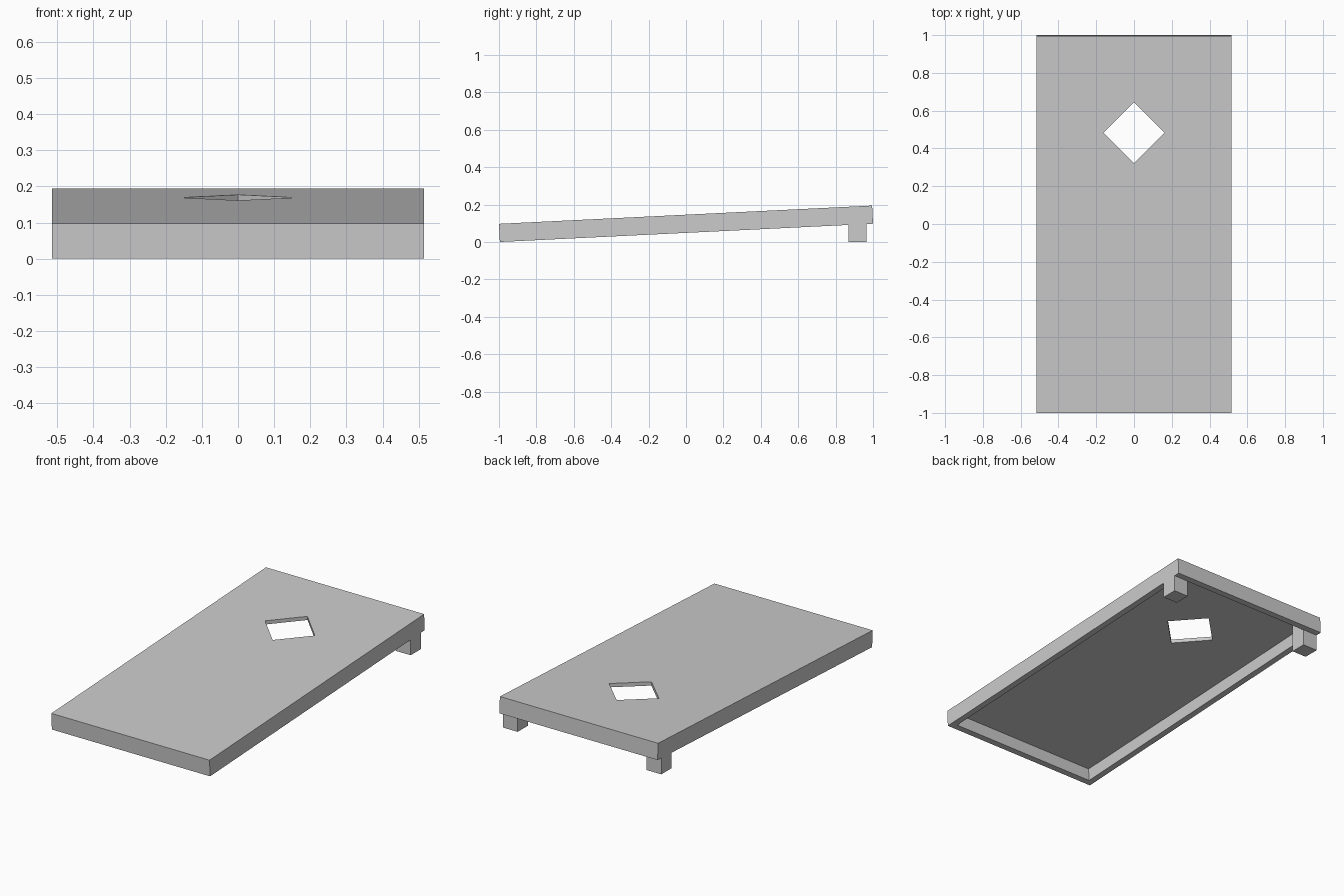
import bpy
from mathutils import Matrix

if "Cube" in bpy.data.objects:
    bpy.data.objects.remove(bpy.data.objects["Cube"])

W, L, T = 1.03, 1.9976, 0.097      # board width, length, total depth
PANEL, RAIL, LEG = 0.022, 0.037, 0.095
TILT = 0.0488

# Board frame: origin on the front bottom edge, tilted up towards the back
board = Matrix.Translation((0, -0.9953, 0)) @ Matrix.Rotation(TILT, 4, 'X')


def box(name, lo, hi, matrix=Matrix()):
    bpy.ops.mesh.primitive_cube_add(size=1)
    ob = bpy.context.object
    ob.name = name
    size = [b - a for a, b in zip(lo, hi)]
    mid = [(a + b) / 2 for a, b in zip(lo, hi)]
    ob.data.transform(matrix @ Matrix.Translation(mid) @ Matrix.Diagonal((*size, 1)))
    return ob


# Top panel
panel = box("top_panel", (-W / 2, 0, T - PANEL), (W / 2, L, T), board)

# Diamond hole, cut square to the panel
bpy.ops.mesh.primitive_cylinder_add(vertices=4, radius=0.162, depth=0.2)
cutter = bpy.context.object
cutter.name = "hole_cutter"
cutter.data.transform(board @ Matrix.Translation((0, 1.485, T)))
cutter.hide_render = True
cutter.hide_set(True)
hole = panel.modifiers.new("hole", 'BOOLEAN')
hole.operation = 'DIFFERENCE'
hole.solver = 'EXACT'
hole.object = cutter

# Rails under the panel
top = T - PANEL
box("front_rail", (-W / 2, 0, 0), (W / 2, RAIL, top), board)
box("back_rail", (-W / 2, L - RAIL, 0), (W / 2, L, top), board)

# Side rails and back legs on both sides
for side, s in (("left", -1), ("right", 1)):
    xs = sorted((s * W / 2, s * (W / 2 - RAIL)))
    box(side + "_rail", (xs[0], RAIL, 0), (xs[1], L - RAIL, top), board)
    xs = sorted((s * W / 2, s * (W / 2 - LEG)))
    leg = box(side + "_leg", (xs[0], 0.87, 0), (xs[1], 0.87 + LEG, 0.165))
    # Slope the leg top to meet the panel underside
    for v in leg.data.vertices:
        if v.co.z > 0.1:
            v.co.z = top + (v.co.y + 0.9953) * 0.0488
